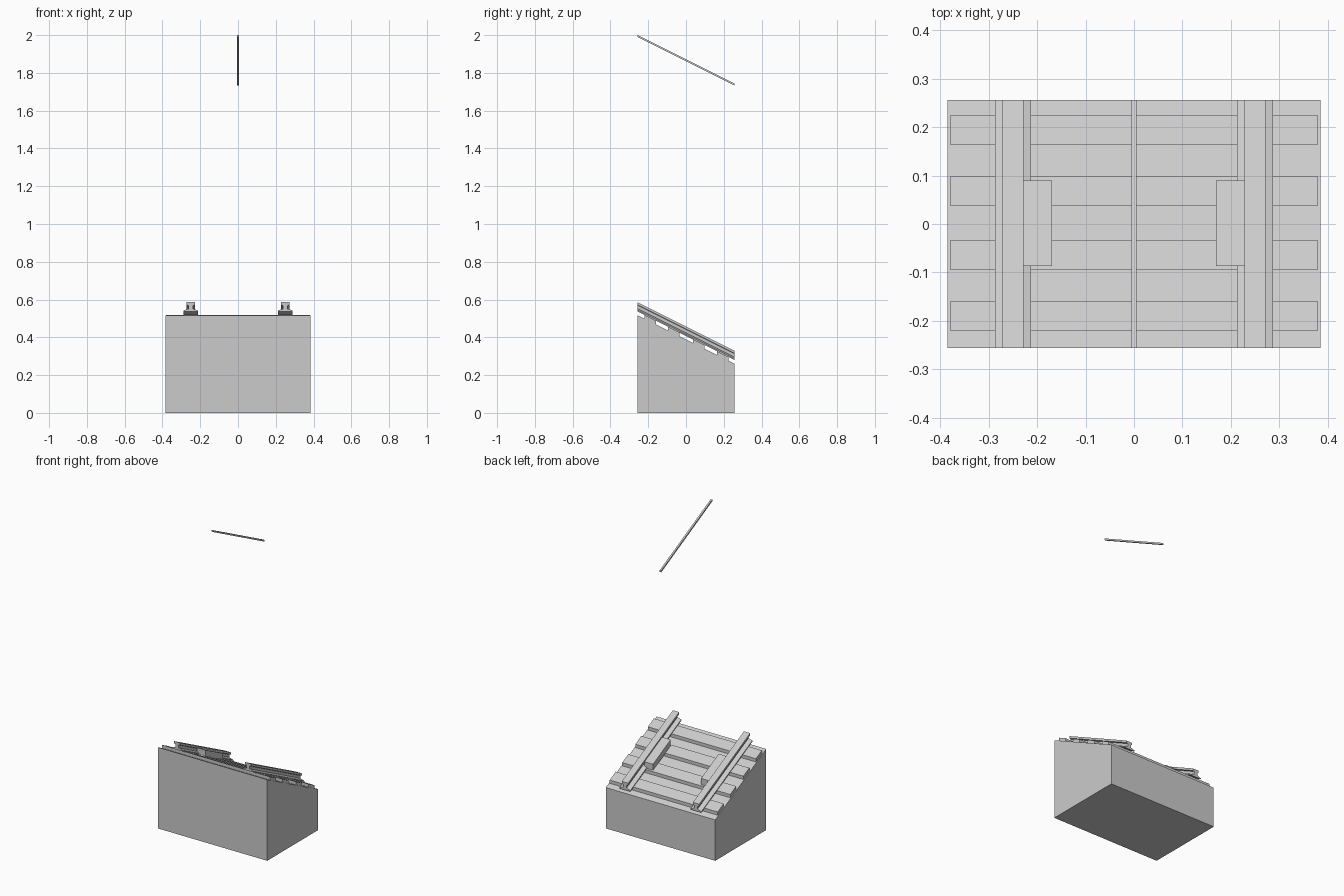
import bpy

if "Cube" in bpy.data.objects:
    bpy.data.objects.remove(bpy.data.objects["Cube"])

HALF_Y = 0.256


def slope(y):
    """Height of the inclined bed at depth y."""
    return 0.388 - 0.5 * y


def sloped_prism(name, profile, y0, y1):
    """Extrude an (x, height-above-bed) profile along the incline."""
    n = len(profile)
    verts = [(x, y, slope(y) + h) for y in (y0, y1) for x, h in profile]
    faces = [tuple(range(n)), tuple(reversed(range(n, 2 * n)))]
    faces += [(i, i + n, (i + 1) % n + n, (i + 1) % n) for i in range(n)]
    mesh = bpy.data.meshes.new(name)
    mesh.from_pydata(verts, [], faces)
    obj = bpy.data.objects.new(name, mesh)
    bpy.context.collection.objects.link(obj)
    return obj


def rect(x0, x1, h0, h1):
    return [(x0, h0), (x1, h0), (x1, h1), (x0, h1)]


# Wedge-shaped base with flat bottom
base = sloped_prism("ballast_wedge", rect(-0.385, 0.385, 0, 0), -HALF_Y, HALF_Y)
for v in base.data.vertices:
    if v.index % 4 < 2:
        v.co.z = 0

# Four sleepers
for i, y in enumerate((-0.19, -0.064, 0.068, 0.194)):
    sloped_prism(f"sleeper_{i + 1}", rect(-0.38, 0.38, -0.002, 0.021),
                 y - 0.03, y + 0.03)

# Rail cross-section (right half), mirrored to a closed loop
half = [(0.0375, 0.02), (0.0375, 0.027), (0.011, 0.036),
        (0.011, 0.053), (0.022, 0.056), (0.022, 0.07)]
section = half + [(-x, h) for x, h in reversed(half)]

for side, label in ((-1, "left"), (1, "right")):
    # Running rail
    sloped_prism(f"rail_{label}", [(side * 0.25 + x, h) for x, h in section],
                 -HALF_Y, HALF_Y)
    # Block against the inner side of the rail
    a, b = sorted((side * 0.228, side * 0.169))
    sloped_prism(f"inner_block_{label}", rect(a, b, 0.019, 0.06), -0.087, 0.09)

# Thin rod floating overhead, parallel to the track
top = 2.0 - slope(-HALF_Y)
sloped_prism("overhead_wire", rect(-0.0055, 0.0055, top - 0.011, top),
             -HALF_Y, HALF_Y)
